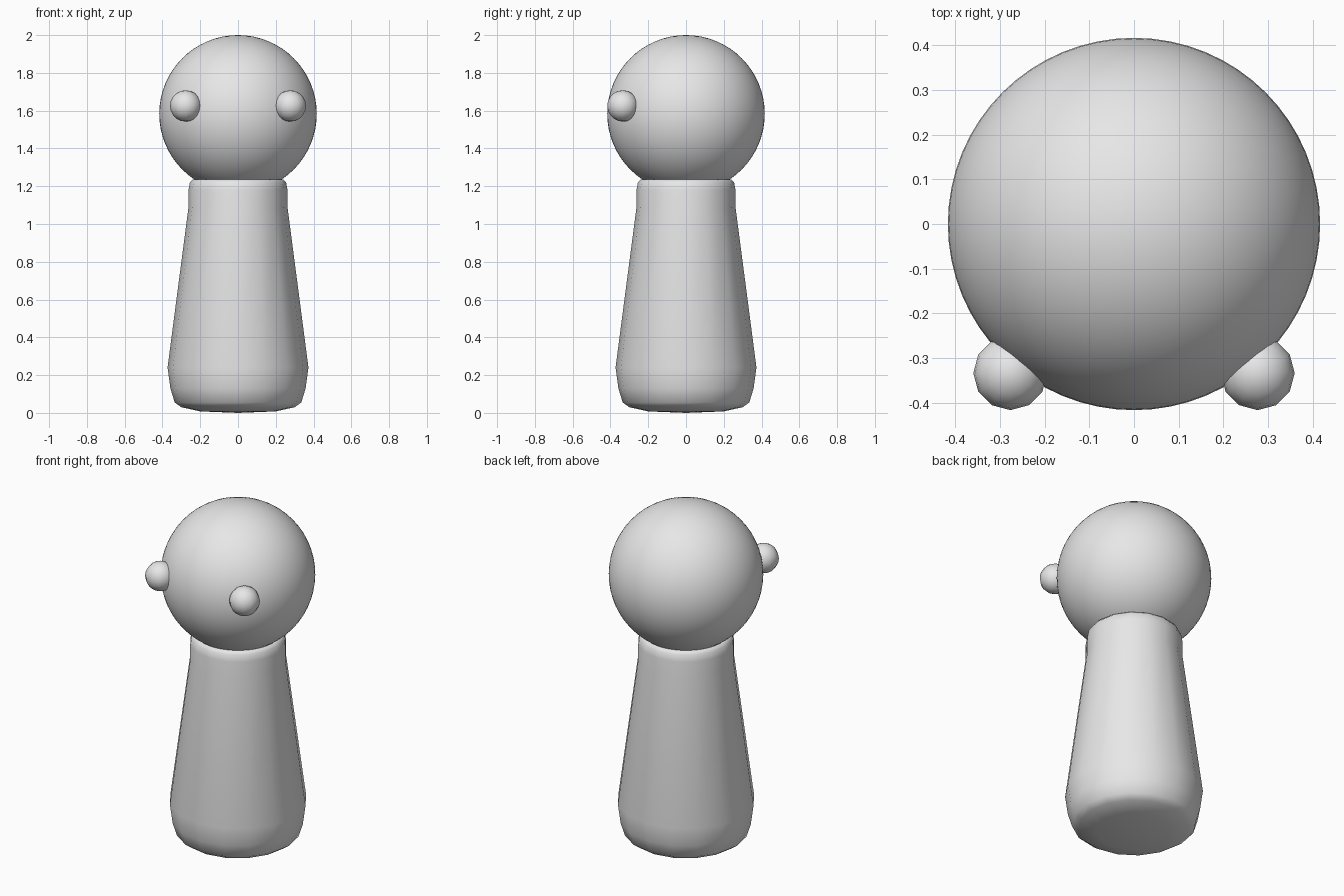
import bpy, bmesh, math

cube = bpy.data.objects.get("Cube")
if cube:
    bpy.data.objects.remove(cube, do_unlink=True)

# Single plain grey
grey = bpy.data.materials.new("light_grey")
grey.use_nodes = True
grey.diffuse_color = (0.8, 0.8, 0.8, 1)
grey.node_tree.nodes["Principled BSDF"].inputs["Base Color"].default_value = (0.8, 0.8, 0.8, 1)


def finish(name, bm):
    """Turn a bmesh into a smooth-shaded grey object."""
    bmesh.ops.recalc_face_normals(bm, faces=bm.faces)
    for f in bm.faces:
        f.smooth = True
    mesh = bpy.data.meshes.new(name)
    bm.to_mesh(mesh)
    bm.free()
    mesh.materials.append(grey)
    obj = bpy.data.objects.new(name, mesh)
    bpy.context.collection.objects.link(obj)
    return obj


def ball(name, radius, location, segments, rings):
    bm = bmesh.new()
    bmesh.ops.create_uvsphere(bm, u_segments=segments, v_segments=rings, radius=radius)
    obj = finish(name, bm)
    obj.location = location
    return obj


def lathe(name, profile, segments):
    """Revolve (radius, height) points that start and end on the axis."""
    bm = bmesh.new()
    verts = [bm.verts.new((r, 0, z)) for r, z in profile]
    edges = [bm.edges.new(pair) for pair in zip(verts, verts[1:])]
    bmesh.ops.spin(bm, geom=verts + edges, cent=(0, 0, 0), axis=(0, 0, 1),
                   angle=math.tau, steps=segments)
    bmesh.ops.remove_doubles(bm, verts=bm.verts, dist=0.0005)
    return finish(name, bm)


# Tapered body with a rounded foot and a softened collar
lathe("body", [(0, 0), (0.2, 0.008), (0.3, 0.03), (0.335, 0.055), (0.358, 0.13),
               (0.373, 0.24), (0.262, 1.09), (0.262, 1.18), (0.255, 1.22),
               (0.24, 1.236), (0.2, 1.238), (0, 1.238)], 16)

# Round head sunk into the collar
ball("head", 0.417, (0, 0, 1.583), 64, 32)

# Bulging eyes
for side, x in (("left", 0.277), ("right", -0.277)):
    ball(side + "_eye", 0.083, (x, -0.334, 1.625), 12, 10)
